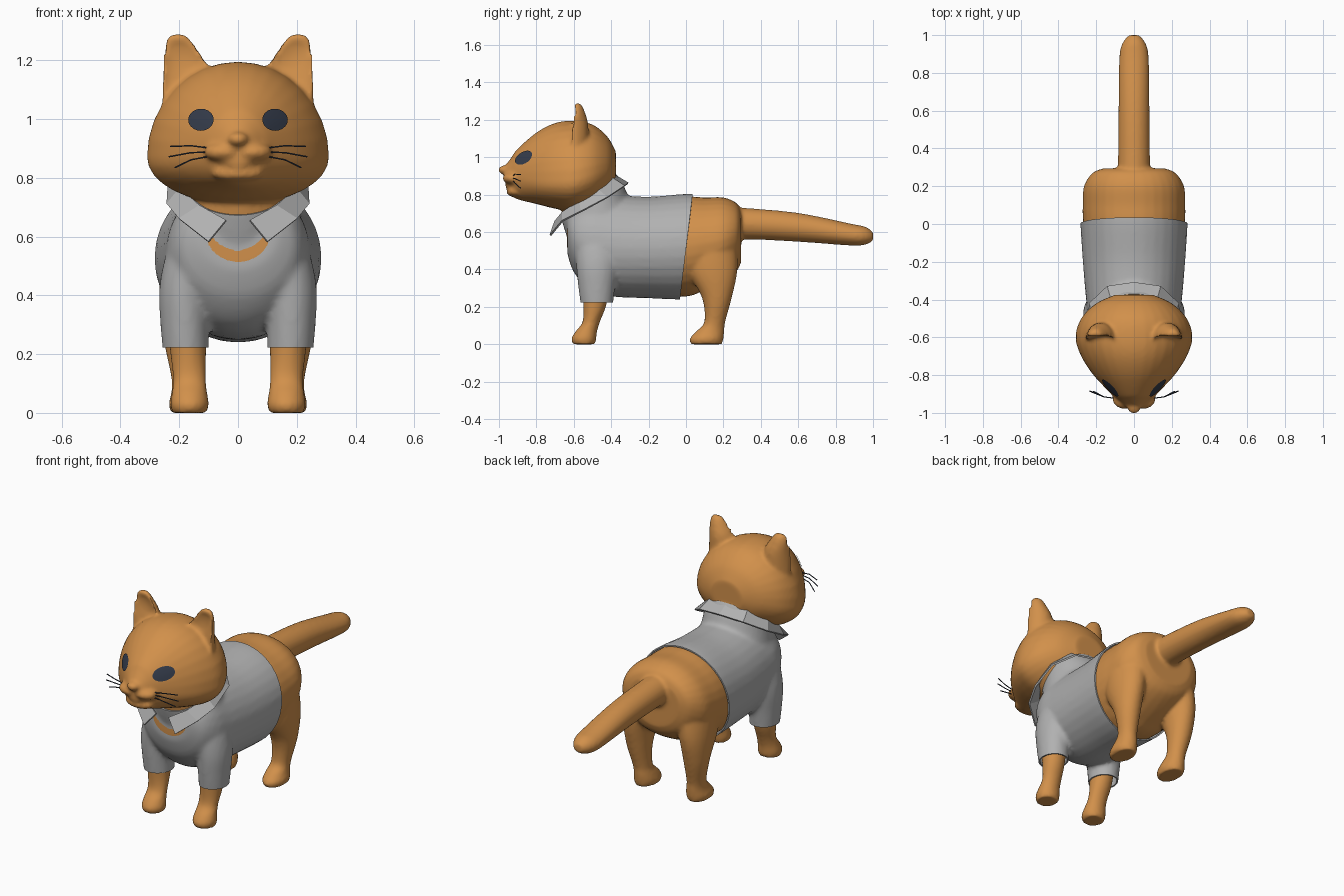
import bpy, bmesh, math
from mathutils import Vector
from mathutils.bvhtree import BVHTree

if "Cube" in bpy.data.objects:
    bpy.data.objects.remove(bpy.data.objects["Cube"])


def material(name, rgb):
    m = bpy.data.materials.new(name)
    m.diffuse_color = (*rgb, 1)
    m.use_nodes = True
    m.node_tree.nodes["Principled BSDF"].inputs["Base Color"].default_value = m.diffuse_color
    return m


ORANGE = material("orange fur", (0.64, 0.28, 0.07))
GREY = material("grey cloth", (0.44, 0.44, 0.44))
DARK = material("dark slate", (0.035, 0.045, 0.07))


def spline(p0, p1, p2, p3, t):
    return [0.5 * (2 * b + (c - a) * t + (2 * a - 5 * b + 4 * c - d) * t * t
                   + (3 * b - a - 3 * c + d) * t ** 3) for a, b, c, d in zip(p0, p1, p2, p3)]


def loft(bm, axis, secs, sx=1, grow=0.0, n=32, steps=5):
    """Closed tube; section = (position, centre x, centre other, rx, r plus, r minus)."""
    rows, last = [], len(secs) - 1
    for i in range(last):
        ps = [secs[max(0, min(last, i + k))] for k in (-1, 0, 1, 2)]
        rows += [spline(*ps, j / steps) for j in range(steps)]
    rows.append(secs[-1])
    rings = []
    for pos, cx, co, rx, rp, rm in rows:
        ring = []
        for k in range(n):
            a = 2 * math.pi * k / n
            x = sx * (cx + (rx + grow) * math.cos(a))
            o = co + ((rp if math.sin(a) > 0 else rm) + grow) * math.sin(a)
            ring.append(bm.verts.new((x, pos, o) if axis == 'y' else (x, o, pos)))
        rings.append(ring)
    for r, s in zip(rings, rings[1:]):
        for k in range(n):
            bm.faces.new((r[k], r[(k + 1) % n], s[(k + 1) % n], s[k]))
    bm.faces.new(rings[0])
    bm.faces.new(rings[-1])


def blob(bm, c, r):
    vs = bmesh.ops.create_uvsphere(bm, u_segments=24, v_segments=16, radius=1)["verts"]
    for v in vs:
        v.co = Vector((v.co[i] * r[i] + c[i] for i in range(3)))


def finish(name, bm, mat):
    bmesh.ops.recalc_face_normals(bm, faces=bm.faces)
    me = bpy.data.meshes.new(name)
    bm.to_mesh(me)
    bm.free()
    ob = bpy.data.objects.new(name, me)
    me.materials.append(mat)
    bpy.context.collection.objects.link(ob)
    return ob


def bake(ob, mat):
    dg = bpy.context.evaluated_depsgraph_get()
    me = bpy.data.meshes.new_from_object(ob.evaluated_get(dg))
    ob.modifiers.clear()
    ob.data = me
    me.materials.clear()
    me.materials.append(mat)


def fuse(ob, mat, voxel, smooth):
    m = ob.modifiers.new("fuse", 'REMESH')
    m.mode, m.voxel_size = 'VOXEL', voxel
    s = ob.modifiers.new("soften", 'SMOOTH')
    s.factor, s.iterations = 0.5, smooth
    bake(ob, mat)


def shade(ob, deg=40):
    bpy.ops.object.select_all(action='DESELECT')
    ob.select_set(True)
    bpy.context.view_layer.objects.active = ob
    bpy.ops.object.shade_smooth_by_angle(angle=math.radians(deg))


# Cross-sections
BODY = [(.295, 0, .60, .16, .11, .16), (.27, 0, .59, .22, .165, .2), (.2, 0, .56, .265, .225, .22),
        (.1, 0, .54, .272, .245, .25), (0, 0, .525, .27, .265, .27), (-.2, 0, .515, .257, .26, .255),
        (-.4, 0, .52, .24, .265, .25), (-.52, 0, .54, .225, .25, .23), (-.6, 0, .57, .185, .17, .17),
        (-.635, 0, .60, .12, .09, .1)]
NECK = [(.5, 0, -.42, .2, .2, .18), (.62, 0, -.45, .2, .21, .19), (.70, 0, -.47, .19, .19, .19),
        (.77, 0, -.48, .18, .165, .18), (.85, 0, -.49, .17, .145, .14), (.92, 0, -.5, .15, .11, .1)]
HEAD = [(-.965, 0, .90, .05, .055, .06), (-.93, 0, .90, .085, .105, .10), (-.9, 0, .89, .12, .155, .115),
        (-.8, 0, .87, .215, .262, .12), (-.7, 0, .865, .28, .318, .14), (-.6, 0, .87, .31, .325, .16),
        (-.5, 0, .90, .28, .275, .16), (-.42, 0, .93, .2, .18, .13), (-.375, 0, .94, .10, .09, .08)]
TAIL = [(.15, 0, .64, .09, .1, .11), (.3, 0, .645, .085, .085, .085), (.6, 0, .625, .082, .077, .077),
        (.88, 0, .585, .078, .06, .057), (.96, 0, .578, .06, .05, .045), (1.0, 0, .575, .028, .024, .022)]
EAR = [(1.04, .17, -.61, .09, .09, 0), (1.12, .172, -.615, .086, .095, -.015),
       (1.19, .18, -.61, .074, .085, -.025), (1.24, .195, -.6, .056, .06, -.015),
       (1.275, .203, -.595, .038, .04, 0), (1.29, .205, -.59, .018, .02, .01)]
HIND = [(0, .17, .11, .058, .085, .085), (.03, .17, .115, .066, .085, .095), (.07, .17, .13, .057, .075, .075),
        (.12, .175, .15, .052, .06, .052), (.25, .185, .165, .068, .08, .08),
        (.40, .18, .145, .088, .13, .14), (.58, .15, .12, .11, .15, .15)]
FORE = [(0, .165, -.54, .058, .055, .065), (.03, .165, -.54, .066, .06, .073), (.07, .165, -.53, .06, .055, .06),
        (.12, .165, -.51, .056, .05, .043), (.22, .17, -.485, .062, .062, .065),
        (.4, .17, -.48, .07, .09, .09), (.55, .14, -.48, .08, .11, .09)]
SLEEVE = [(.19, .177, -.475, .077, .083, .085), (.3, .181, -.475, .083, .095, .1),
          (.42, .18, -.475, .088, .115, .112), (.54, .155, -.47, .09, .13, .12), (.64, .11, -.46, .09, .11, .11)]

# Cat: head, muzzle, body, tail, ears and legs fused into one skin
bm = bmesh.new()
for axis, secs in (('y', BODY), ('z', NECK), ('y', HEAD), ('y', TAIL)):
    loft(bm, axis, secs)
for s in (1, -1):
    for secs in (EAR, HIND, FORE):
        loft(bm, 'z', secs, s)
    blob(bm, (s * .05, -.925, .888), (.066, .055, .034))
blob(bm, (0, -.972, .932), (.036, .032, .024))
blob(bm, (0, -.905, .815), (.09, .055, .03))
cat = finish("cat_body", bm, ORANGE)
fuse(cat, ORANGE, .0105, 5)
shade(cat, 60)

# Shirt: swollen copy of the torso with sleeves, cut at hem, cuffs and neck
bm = bmesh.new()
loft(bm, 'y', BODY, grow=.014)
loft(bm, 'z', NECK, grow=.012)
for s in (1, -1):
    loft(bm, 'z', SLEEVE, s)
shirt = finish("shirt", bm, GREY)
fuse(shirt, GREY, .0125, 5)
bm = bmesh.new()
bm.from_mesh(shirt.data)
for co, no in (((0, .035, .8), (0, 1, -.12)), ((0, 0, .222), (0, 0, -1)), ((0, -.55, .765), (0, -.62, .78))):
    bmesh.ops.bisect_plane(bm, geom=bm.verts[:] + bm.edges[:] + bm.faces[:],
                           plane_co=co, plane_no=no, clear_outer=True)
bm.to_mesh(shirt.data)
bm.free()
sol = shirt.modifiers.new("cloth", 'SOLIDIFY')
sol.thickness, sol.offset = .008, -1
bake(shirt, GREY)
shade(shirt)

# Collar: folded strip with two points at the front
INNER = [(0, -.385, .905), (.12, -.40, .89), (.19, -.48, .835), (.195, -.57, .765), (.13, -.66, .705), (.04, -.70, .655)]
OUTER = [(0, -.31, .86), (.14, -.33, .845), (.235, -.42, .785), (.24, -.56, .71), (.2, -.66, .66), (.1, -.725, .582)]
bm = bmesh.new()
rows = []
for i in range(-5, 6):
    s = -1 if i < 0 else 1
    rows.append([bm.verts.new((s * x, y, z)) for x, y, z in (INNER[abs(i)], OUTER[abs(i)])])
for a, b in zip(rows, rows[1:]):
    bm.faces.new((a[0], b[0], b[1], a[1]))
collar = finish("collar", bm, GREY)
sol = collar.modifiers.new("cloth", 'SOLIDIFY')
sol.thickness, sol.offset = .01, 0

# Eyes: thin discs laid on the face
bm = bmesh.new()
bm.from_mesh(cat.data)
face = BVHTree.FromBMesh(bm)
bm.free()


def on_face(x, z, lift):
    hit, normal, _, _ = face.ray_cast(Vector((x, -2, z)), Vector((0, 1, 0)))
    return hit + normal * lift


for s, side in ((1, "left"), (-1, "right")):
    bm = bmesh.new()
    rings = []
    for r in (.15, .4, .6, .8, 1):
        rings.append([bm.verts.new(on_face(s * .123 + .043 * r * math.cos(a), .996 + .037 * r * math.sin(a), .005))
                      for a in (2 * math.pi * k / 20 for k in range(20))])
    bm.faces.new(rings[0])
    for a, b in zip(rings, rings[1:]):
        for k in range(20):
            bm.faces.new((a[k], a[(k + 1) % 20], b[(k + 1) % 20], b[k]))
    shade(finish(side + "_eye", bm, DARK))

    # Whiskers
    for i, (z0, x1, z1) in enumerate(((.9, .23, .907), (.888, .235, .872), (.876, .215, .835))):
        cu = bpy.data.curves.new("whisker", 'CURVE')
        cu.dimensions, cu.bevel_depth, cu.bevel_resolution = '3D', .0028, 1
        sp = cu.splines.new('POLY')
        sp.points.add(2)
        pts = ((s * .085, -.925, z0), (s * .16, -.915, (z0 + z1) / 2 + .006), (s * x1, -.885, z1))
        for p, co in zip(sp.points, pts):
            p.co = (*co, 1)
        cu.materials.append(DARK)
        bpy.context.collection.objects.link(bpy.data.objects.new(f"{side}_whisker_{i + 1}", cu))
